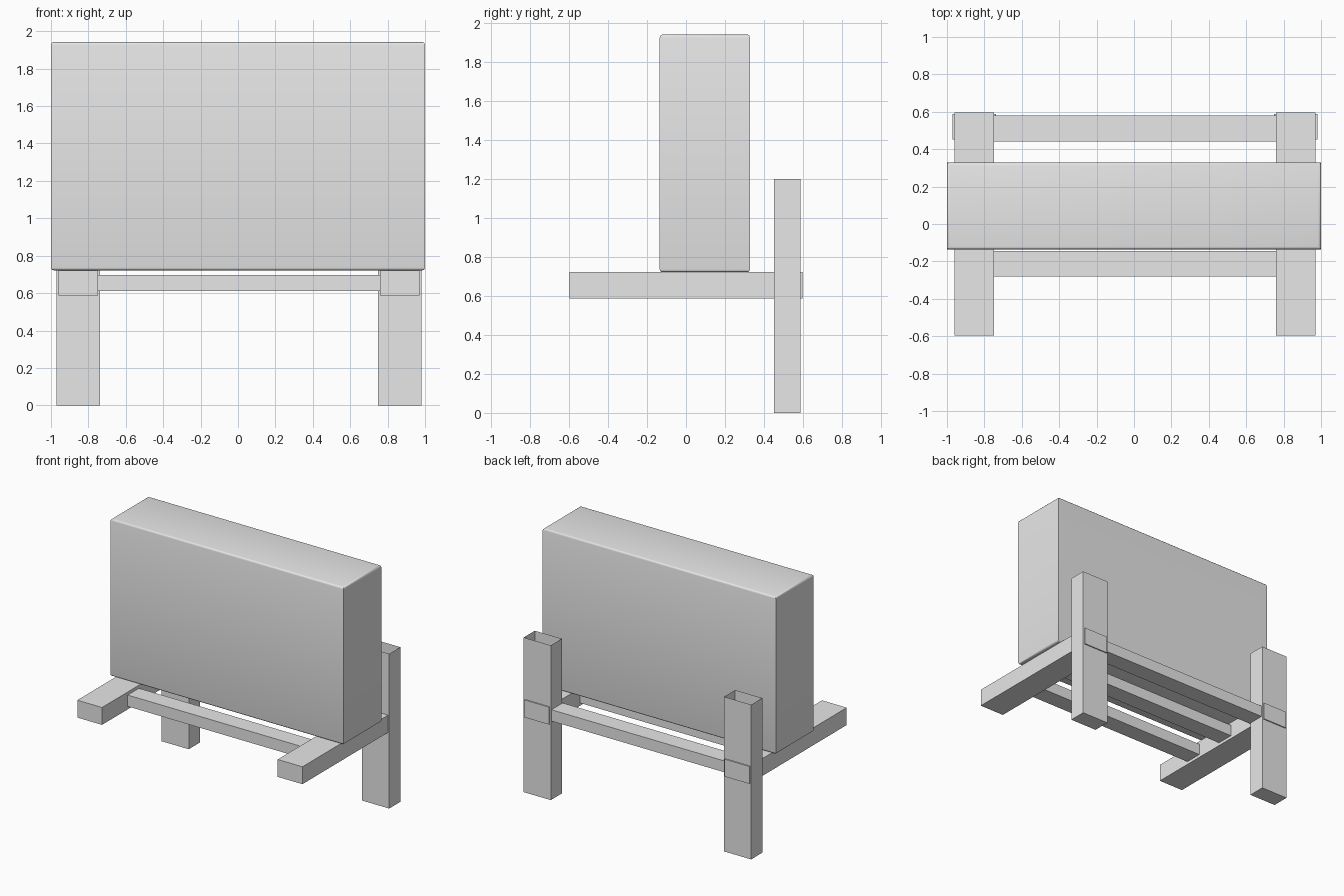
import bpy
import bmesh
from mathutils import Vector

cube = bpy.data.objects.get("Cube")
if cube:
    bpy.data.objects.remove(cube, do_unlink=True)

grey = bpy.data.materials.new("plain_grey")
grey.use_nodes = True
grey.diffuse_color = (0.8, 0.8, 0.8, 1)
grey.node_tree.nodes["Principled BSDF"].inputs["Base Color"].default_value = grey.diffuse_color


def box(name, low, high, open_top=False, rounding=0):
    """Box between two corners, optionally topless or with rounded level edges."""
    low, high = Vector(low), Vector(high)
    size, centre = high - low, (low + high) / 2
    bm = bmesh.new()
    bmesh.ops.create_cube(bm, size=1)
    for v in bm.verts:
        v.co = Vector(a * b for a, b in zip(v.co, size))
    if open_top:
        top = [f for f in bm.faces if f.normal.z > 0.5]
        bmesh.ops.delete(bm, geom=top, context="FACES_ONLY")
    if rounding:
        level = [e for e in bm.edges
                 if abs(e.verts[0].co.z - e.verts[1].co.z) < 0.001]
        bmesh.ops.bevel(bm, geom=level, offset=rounding, segments=3,
                        profile=0.5, affect="EDGES")
    mesh = bpy.data.meshes.new(name)
    bm.to_mesh(mesh)
    bm.free()
    mesh.materials.append(grey)
    obj = bpy.data.objects.new(name, mesh)
    obj.location = centre
    bpy.context.collection.objects.link(obj)
    return obj


# Large backrest cushion with softened top and bottom edges
cushion = box("cushion", (-1, -0.135, 0.722), (1, 0.328, 1.942), rounding=0.015)
bpy.ops.object.select_all(action="DESELECT")
cushion.select_set(True)
bpy.context.view_layer.objects.active = cushion
bpy.ops.object.shade_smooth_by_angle(angle=0.7)

# Hollow rear posts and the long arms that pass through them
for side, x in (("right", -0.855), ("left", 0.865)):
    box(side + "_post", (x - 0.116, 0.452, 0), (x + 0.116, 0.588, 1.2), open_top=True)
    box(side + "_arm", (x - 0.106, -0.597, 0.587), (x + 0.106, 0.597, 0.722))

# Three cross rails between the arms
for place, y in (("front", -0.213), ("middle", 0.149), ("rear", 0.511)):
    box(place + "_rail", (-0.76, y - 0.069, 0.61), (0.77, y + 0.069, 0.698))
